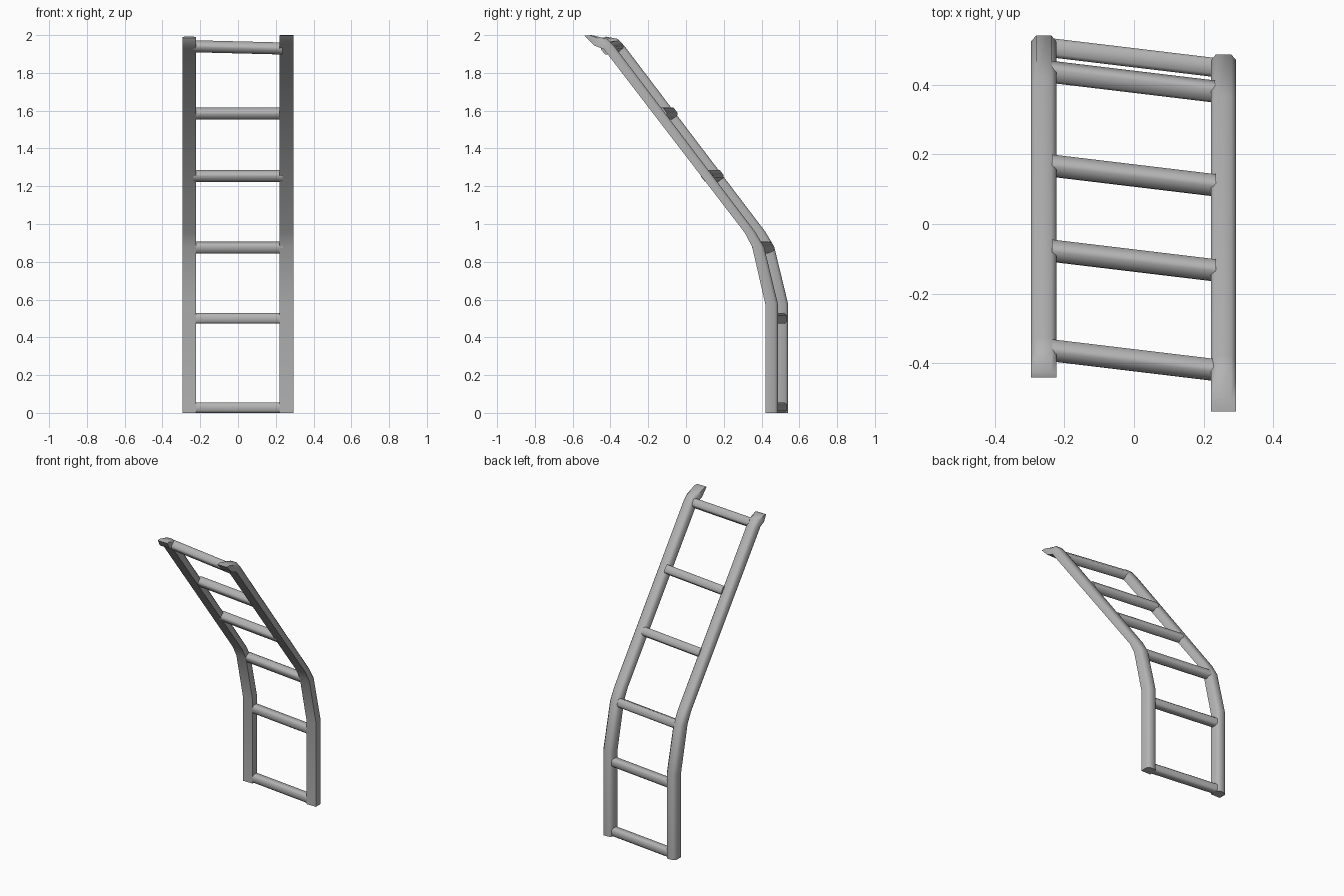
import bpy
import bmesh
import math
from mathutils import Vector, Matrix

cube = bpy.data.objects.get("Cube")
if cube:
    bpy.data.objects.remove(cube, do_unlink=True)

# Single grey metal colour
grey = bpy.data.materials.new("grey_metal")
grey.use_nodes = True
colour = (0.45, 0.45, 0.45, 1)
grey.diffuse_color = colour
bsdf = grey.node_tree.nodes["Principled BSDF"]
bsdf.inputs["Base Color"].default_value = colour
bsdf.inputs["Roughness"].default_value = 0.6


def loft(name, rings):
    """Skin a list of closed rings and cap both ends."""
    bm = bmesh.new()
    loops = [[bm.verts.new(p) for p in ring] for ring in rings]
    n = len(loops[0])
    for a, b in zip(loops, loops[1:]):
        for i in range(n):
            j = (i + 1) % n
            bm.faces.new((a[i], a[j], b[j], b[i]))
    bm.faces.new(loops[0][::-1])
    bm.faces.new(loops[-1])
    bmesh.ops.recalc_face_normals(bm, faces=bm.faces[:])
    mesh = bpy.data.meshes.new(name)
    bm.to_mesh(mesh)
    bm.free()
    mesh.materials.append(grey)
    obj = bpy.data.objects.new(name, mesh)
    bpy.context.collection.objects.link(obj)
    bpy.ops.object.select_all(action='DESELECT')
    obj.select_set(True)
    bpy.context.view_layer.objects.active = obj
    bpy.ops.object.shade_smooth_by_angle(angle=math.radians(50))
    return obj


# Rail side profile: (front y, front z, back y, back z) on the left rail
body = [(0.42, 0, 0.487, 0), (0.42, 0.575, 0.487, 0.575),
        (0.35, 0.88, 0.413, 0.88), (0.31, 0.955, 0.365, 0.96),
        (-0.435, 1.925, -0.378, 1.94)]
left_tip = [(-0.487, 1.945, -0.415, 1.98), (-0.538, 1.997, -0.5, 2.0)]
right_tip = [(-0.472, 1.942, -0.415, 1.98), (-0.495, 1.985, -0.478, 1.992)]

# Rail section: flat front, chamfered back (across, depth)
section = [(-1, 0), (1, 0), (1, 0.75), (0.6, 1), (-0.6, 1), (-1, 0.75)]


def rail(name, x, shift, stations):
    rings = []
    for fy, fz, by, bz in stations:
        front, back = Vector((x, fy + shift, fz)), Vector((x, by + shift, bz))
        rings.append([front.lerp(back, d) + Vector((0.036 * s, 0, 0))
                      for s, d in section])
    return loft(name, rings)


rail("left_rail", 0.257, 0, body + left_tip)
rail("right_rail", -0.259, 0.054, body + right_tip)

# Rungs: (centre y, centre z, tilt in degrees), all skewed along y
rungs = [(0.477, 0.028, 0), (0.477, 0.5, 0), (0.408, 0.875, 22),
         (0.139, 1.255, 37), (-0.105, 1.585, 37), (-0.391, 1.935, 42)]
h, c = 0.0275, 0.017
outline = [(-h, -c), (-c, -h), (c, -h), (h, -c),
           (h, c), (c, h), (-c, h), (-h, c)]

for i, (y, z, tilt) in enumerate(rungs):
    turn = Matrix.Rotation(math.radians(tilt), 3, 'X')
    drop = 0.025 if i == len(rungs) - 1 else 0
    rings = [[turn @ Vector((0, p, q)) +
              Vector((x, y - 0.12 * x, z - drop * x)) for p, q in outline]
             for x in (-0.235, 0.235)]
    loft(f"rung_{i + 1}", rings)
